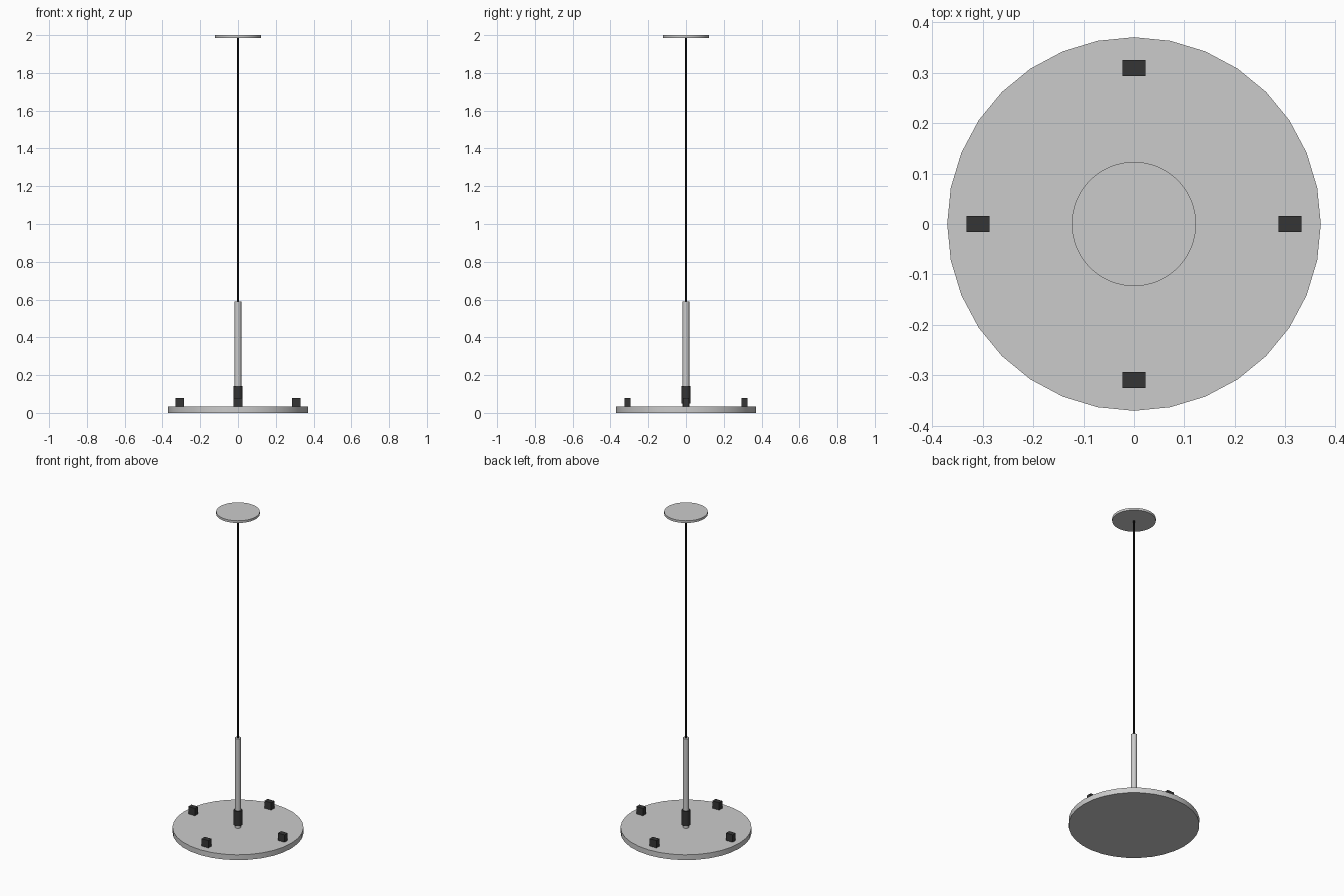
import bpy, math

if "Cube" in bpy.data.objects:
    bpy.data.objects.remove(bpy.data.objects["Cube"])


def material(name, v):
    m = bpy.data.materials.new(name)
    m.diffuse_color = (v, v, v, 1)
    m.use_nodes = True
    m.node_tree.nodes["Principled BSDF"].inputs["Base Color"].default_value = m.diffuse_color
    return m


dark = material("dark_plastic", 0.035)
black = material("black_cable", 0.008)


def cylinder(name, r, z0, z1, sides, mat=None):
    bpy.ops.mesh.primitive_cylinder_add(vertices=sides, radius=r, depth=z1 - z0,
                                        location=(0, 0, (z0 + z1) / 2))
    ob = bpy.context.object
    ob.name = name
    bpy.ops.object.shade_smooth_by_angle(angle=math.radians(35))
    if mat:
        ob.data.materials.append(mat)
    return ob


def box(name, center, size, mat):
    bpy.ops.mesh.primitive_cube_add(size=1, location=center)
    ob = bpy.context.object
    ob.name = name
    ob.scale = size
    bpy.ops.object.transform_apply(location=False, rotation=False, scale=True)
    ob.data.materials.append(mat)


# Lamp disc, hanging rod with its collar, cable and ceiling plate
cylinder("lamp_disc", 0.37, 0.0, 0.033, 32)
cylinder("hanging_rod", 0.0175, 0.03, 0.59, 32)
cylinder("rod_collar", 0.0245, 0.05, 0.142, 32, dark)
cylinder("cable", 0.005, 0.58, 1.986, 16, black)
cylinder("ceiling_plate", 0.123, 1.986, 2.0, 64)

# Four small clips around the disc, all facing the same way
for side, x, y in (("right", 1, 0), ("back", 0, 1), ("left", -1, 0), ("front", 0, -1)):
    box(f"clip_{side}", (x * 0.309, y * 0.309, 0.0555), (0.046, 0.031, 0.047), dark)
